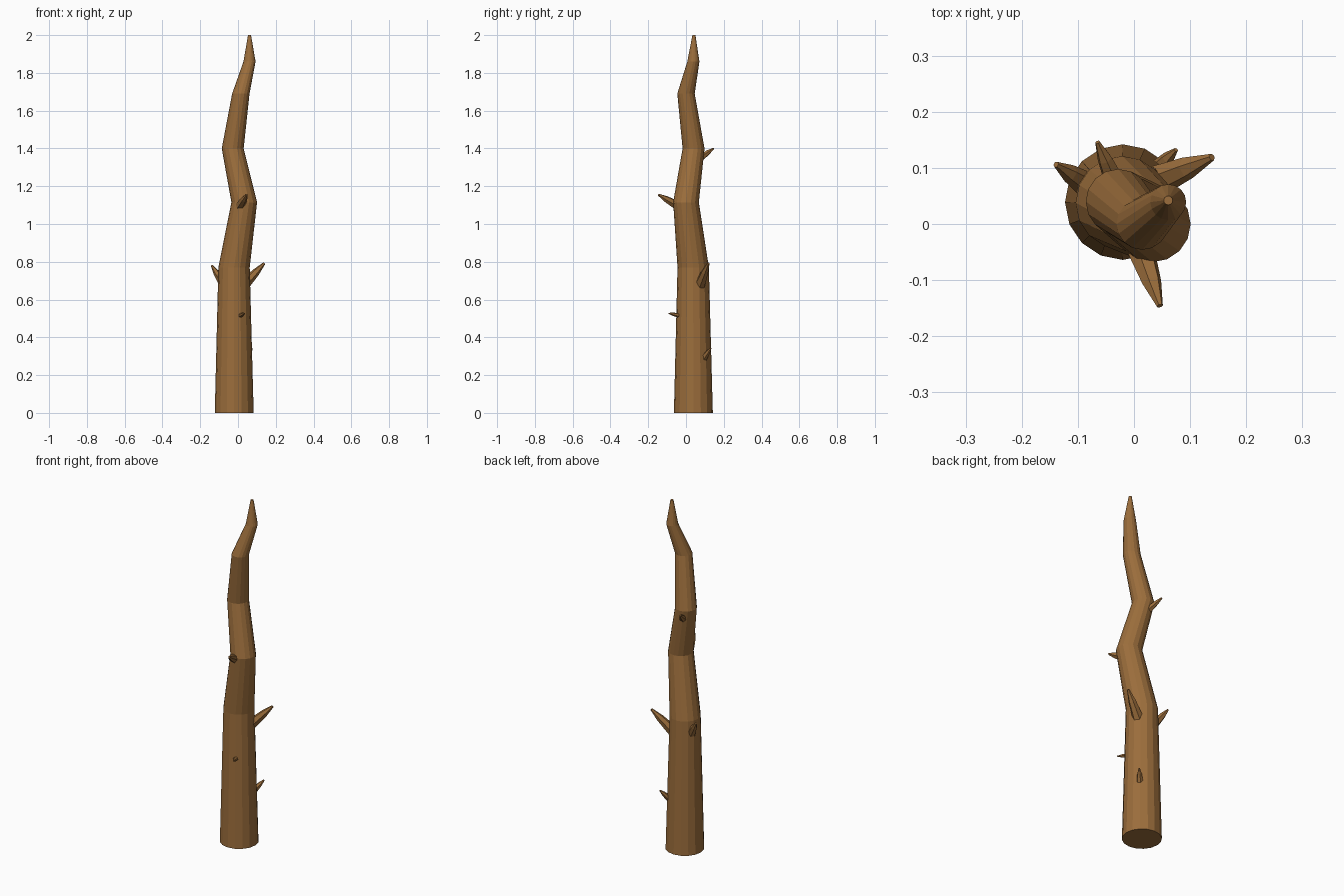
import bpy, bmesh, math
from mathutils import Vector

if "Cube" in bpy.data.objects:
    bpy.data.objects.remove(bpy.data.objects["Cube"])

bark = bpy.data.materials.new("bark")
bark.diffuse_color = (0.33, 0.155, 0.045, 1)
bark.use_nodes = True
bark.node_tree.nodes["Principled BSDF"].inputs["Base Color"].default_value = bark.diffuse_color


def loft(name, stations, sides, axis=None):
    """Skin rings given as (centre, radius), perpendicular to axis (z if None)."""
    rot = Vector((0, 0, 1)).rotation_difference(axis or Vector((0, 0, 1)))
    bm = bmesh.new()
    rings = []
    for centre, r in stations:
        ring = []
        for i in range(sides):
            a = math.tau * i / sides
            ring.append(bm.verts.new(Vector(centre) + rot @ Vector((r * math.cos(a), r * math.sin(a), 0))))
        rings.append(ring)
    for lo, hi in zip(rings, rings[1:]):
        for i in range(sides):
            j = (i + 1) % sides
            bm.faces.new((lo[i], lo[j], hi[j], hi[i]))
    bm.faces.new(rings[0][::-1])
    bm.faces.new(rings[-1])
    me = bpy.data.meshes.new(name)
    bm.to_mesh(me)
    bm.free()
    me.materials.append(bark)
    ob = bpy.data.objects.new(name, me)
    bpy.context.collection.objects.link(ob)
    return ob


# crooked tapering trunk
loft("trunk", [
    ((-0.02, 0.039, 0.0), 0.103),
    ((-0.021, 0.038, 0.77), 0.083),
    ((0.033, 0.0, 1.115), 0.068),
    ((-0.028, 0.04, 1.40), 0.058),
    ((0.015, 0.0, 1.69), 0.046),
    ((0.061, 0.039, 1.86), 0.032),
    ((0.061, 0.042, 2.0), 0.008),
], 16)

# short broken twigs: base, tip, base radius
twigs = [
    ((0.030, 0.072, 0.675), (0.139, 0.119, 0.792), 0.030),
    ((-0.080, 0.067, 0.690), (-0.139, 0.106, 0.780), 0.024),
    ((-0.032, 0.070, 1.345), (-0.065, 0.146, 1.400), 0.020),
    ((0.010, -0.040, 1.095), (0.046, -0.146, 1.155), 0.026),
    ((0.008, -0.025, 0.513), (0.035, -0.091, 0.527), 0.014),
    ((0.040, 0.095, 0.290), (0.075, 0.132, 0.343), 0.018),
]
for n, (base, tip, r) in enumerate(twigs, 1):
    b, t = Vector(base), Vector(tip)
    loft(f"twig_{n}", [(b, r), (b.lerp(t, 0.6), r * 0.68), (t, r * 0.22)], 6, t - b)
